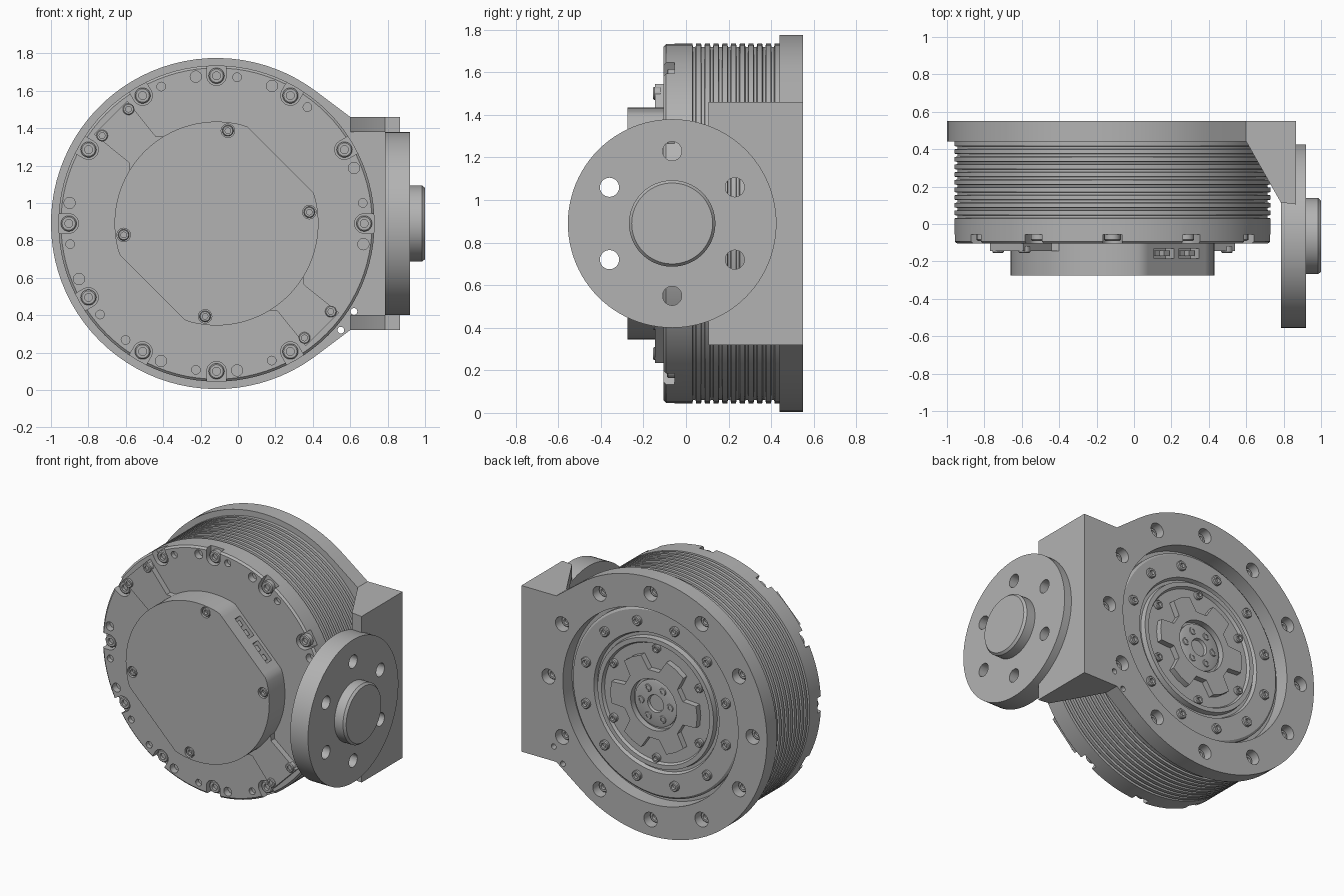
import bpy, bmesh
from math import sin, cos, pi, radians, sqrt
from mathutils import Matrix, Vector

if "Cube" in bpy.data.objects:
    bpy.data.objects.remove(bpy.data.objects["Cube"], do_unlink=True)

CX, CZ = -0.115, 0.89          # main axis, running along y
MAIN = Matrix.Translation((CX, 0, CZ))
SIDE = Matrix.Translation((0, -0.065, CZ)) @ Matrix.Rotation(-pi / 2, 4, 'Z')

metal = bpy.data.materials.new("machined_grey")
metal.use_nodes = True
GREY = (0.45, 0.45, 0.45, 1)
metal.diffuse_color = GREY
metal.node_tree.nodes["Principled BSDF"].inputs["Base Color"].default_value = GREY


def polar(r, deg):
    return r * cos(radians(deg)), r * sin(radians(deg))


def lathe(bm, profile, at=(0, 0), seg=96, closed=False):
    """Revolve (radius, y) points about a line parallel to y."""
    rings = []
    for r, y in profile:
        rings.append([bm.verts.new((at[0] + r * cos(2 * pi * i / seg), y,
                                    at[1] + r * sin(2 * pi * i / seg))) for i in range(seg)])
    pairs = list(zip(rings, rings[1:]))
    if closed:
        pairs.append((rings[-1], rings[0]))
    else:
        bm.faces.new(rings[0])
        bm.faces.new(rings[-1])
    for a, b in pairs:
        for i in range(seg):
            j = (i + 1) % seg
            bm.faces.new((a[i], a[j], b[j], b[i]))


def prism(bm, pts, y0, y1):
    """Extrude an (x, z) outline along y."""
    a = [bm.verts.new((x, y0, z)) for x, z in pts]
    b = [bm.verts.new((x, y1, z)) for x, z in pts]
    bm.faces.new(a)
    bm.faces.new(b)
    for i in range(len(pts)):
        j = (i + 1) % len(pts)
        bm.faces.new((a[i], a[j], b[j], b[i]))


def cylinder(bm, at, r, y0, y1, seg=24):
    lathe(bm, [(r, y0), (r, y1)], at, seg)


def screw(bm, at, r, base, top):
    """Round head with a sunken socket."""
    d = -1 if top < base else 1
    lathe(bm, [(r, base), (r, top - d * 0.006), (r * 0.85, top), (r * 0.5, top),
               (r * 0.5, top - d * 0.02)], at, 18)


def turn(pts, deg):
    c, s = cos(radians(deg)), sin(radians(deg))
    return [(x * c - z * s, x * s + z * c) for x, z in pts]


def finish(bm, name, matrix=MAIN, cutters=()):
    bmesh.ops.recalc_face_normals(bm, faces=bm.faces)
    me = bpy.data.meshes.new(name)
    bm.transform(matrix)
    bm.to_mesh(me)
    bm.free()
    me.materials.append(metal)
    ob = bpy.data.objects.new(name, me)
    bpy.context.scene.collection.objects.link(ob)
    bpy.ops.object.select_all(action='DESELECT')
    bpy.context.view_layer.objects.active = ob
    ob.select_set(True)
    for c in cutters:
        mod = ob.modifiers.new("cut", 'BOOLEAN')
        mod.operation, mod.solver, mod.object = 'DIFFERENCE', 'EXACT', c
        bpy.ops.object.modifier_apply(modifier=mod.name)
    bpy.ops.object.shade_smooth_by_angle(angle=radians(30))
    return ob


def cutter(bm, name, matrix=MAIN):
    ob = finish(bm, name, matrix)
    ob.hide_render = True
    ob.display_type = 'WIRE'
    return ob


def drop(*obs):
    for o in obs:
        bpy.data.objects.remove(o, do_unlink=True)


# Finned motor body with open screw pockets and small holes around the front rim
FRONT = -0.105
rim = [a for a in range(0, 360, 30) if a != 330]
cut = bmesh.new()
for a in rim:
    slot = [(0.79 + x, z) for x, z in (polar(0.052, d) for d in range(90, 271, 15))]
    prism(cut, turn([(0.9, -0.052)] + slot[::-1] + [(0.9, 0.052)], a), -0.15, -0.055)
for a in (98, 68, 22, -8, 278, 248, 202, 172):
    cylinder(cut, polar(0.793, a), 0.03, -0.15, -0.06)
for a in (82, 112, 52, 8, 188, 218, 232, 262, 292):
    cylinder(cut, polar(0.79, a), 0.023, -0.15, -0.075)
rim_cut = cutter(cut, "rim_cutter")
prof = [(0.832, FRONT), (0.845, FRONT + 0.012)]
for i in range(10):
    y = 0.03 + i * 0.041
    prof += [(0.845, y), (0.83, y + 0.003), (0.83, y + 0.015), (0.845, y + 0.018)]
prof += [(0.845, 0.45)]
bm = bmesh.new()
lathe(bm, prof)
finish(bm, "motor_body", cutters=[rim_cut])
drop(rim_cut)

bm = bmesh.new()
for a in rim:
    screw(bm, polar(0.79, a), 0.042, -0.05, -0.09)
finish(bm, "rim_screws")

# Diagonal cable cover bar under the front cap
half = [(0.80, -0.126), (0.80, 0.126), (0.60, 0.10), (0.55, 0.10), (0.48, 0.17)]
bar = half + [(-x, z) for x, z in half[::-1]]
bar = [(0.80, -0.126), (0.80, 0.126), (0.56, 0.10), (0.48, 0.17),
       (-0.48, 0.17), (-0.56, 0.10)]
bar = bar[1:4] + [(-x, z) for x, z in bar[1:4][::-1]]
bar += [(-x, -z) for x, z in bar]
bm = bmesh.new()
prism(bm, turn(bar, 135), -0.145, -0.09)
finish(bm, "cover_bar")
bm = bmesh.new()
for u in (-0.765, 0.765):
    for v in (-0.1, 0.1):
        screw(bm, turn([(u, v)], 135)[0], 0.031, -0.12, -0.155)
finish(bm, "cover_bar_screws")

# Front cap with two flats, screw recesses and connector sockets
cap = []
for i in range(120):
    a = 3 * i
    cap.append(polar(min(0.545, 0.484 / max(abs(cos(radians(a - 45))), 0.01)), a))
cap_screws = [polar(0.5, a) for a in (83, 7, 187, 263)]
cut = bmesh.new()
for at in cap_screws:
    cylinder(cut, at, 0.036, -0.3, -0.25)
for v in (-0.095, 0.095):
    box = [(0.42, v - 0.075), (0.6, v - 0.075), (0.6, v + 0.075), (0.42, v + 0.075)]
    prism(cut, turn(box, 45), -0.185, -0.13)
cap_cut = cutter(cut, "cap_cutter")
bm = bmesh.new()
prism(bm, cap, -0.275, -0.10)
finish(bm, "front_cap", cutters=[cap_cut])
drop(cap_cut)
bm = bmesh.new()
for at in cap_screws:
    screw(bm, at, 0.03, -0.24, -0.272)
finish(bm, "cap_screws")
bm = bmesh.new()
for v in (-0.095, 0.095):
    for w in (-0.035, 0.035):
        pin = [(0.41, v + w - 0.02), (0.47, v + w - 0.02), (0.47, v + w + 0.02), (0.41, v + w + 0.02)]
        prism(bm, turn(pin, 45), -0.172, -0.143)
finish(bm, "connector_plugs")

# Rear mounting flange, round with a square shoulder towards the side bracket
outline = [polar(0.885, a) for a in range(53, 308, 4)] + [polar(0.885, 307)]
outline += [(0.715, -0.57), (0.98, -0.57), (0.98, 0.57), (0.715, 0.57)]
bolt_ring = [polar(0.775, a) for a in range(0, 360, 30)]
cut = bmesh.new()
cylinder(cut, (0, 0), 0.665, 0.3, 0.7, 96)
for at in bolt_ring:
    cylinder(cut, at, 0.05, 0.475, 0.7)
for at in ((0.735, -0.47), (0.665, -0.57)):
    cylinder(cut, at, 0.018, 0.3, 0.7)
flange_cut = cutter(cut, "flange_cutter")
bm = bmesh.new()
prism(bm, outline, 0.44, 0.55)
finish(bm, "rear_flange", cutters=[flange_cut])
drop(flange_cut)
bm = bmesh.new()
for at in bolt_ring:
    screw(bm, at, 0.038, 0.47, 0.505)
finish(bm, "flange_screws")

# Rear output stage: stepped rings, six-armed spider and hub
bm = bmesh.new()
lathe(bm, [(0.64, 0.43), (0.64, 0.475), (0.625, 0.485), (0.475, 0.485), (0.465, 0.46),
           (0.445, 0.46), (0.44, 0.495), (0.41, 0.495), (0.40, 0.475)])
finish(bm, "output_rings")
bm = bmesh.new()
for a in range(15, 375, 30):
    screw(bm, polar(0.55, a), 0.033, 0.48, 0.505)
for a in range(30, 390, 60):
    screw(bm, polar(0.375, a), 0.028, 0.47, 0.5)
for a in range(0, 360, 60):
    screw(bm, polar(0.11, a), 0.026, 0.47, 0.5)
finish(bm, "output_screws")
star = []
for a in range(0, 360, 60):
    star += [polar(0.33, a - 13), polar(0.33, a), polar(0.33, a + 13),
             polar(0.235, a + 20), polar(0.235, a + 40)]
cut = bmesh.new()
cylinder(cut, (0, 0), 0.175, 0.3, 0.7, 48)
hub_cut = cutter(cut, "hub_cutter")
bm = bmesh.new()
prism(bm, star, 0.465, 0.515)
finish(bm, "output_spider", cutters=[hub_cut])
drop(hub_cut)
bm = bmesh.new()
lathe(bm, [(0.16, 0.46), (0.16, 0.49), (0.145, 0.495), (0.06, 0.495), (0.055, 0.475)], seg=48)
finish(bm, "output_hub")

# Side bracket: upright wall with a gusset at top and bottom, then the side disc
cut = bmesh.new()
for a in range(30, 390, 60):
    cylinder(cut, polar(0.34, a), 0.045, 0.7, 1.1)
disc_cut = cutter(cut, "disc_cutter", SIDE)
UP = Matrix(((1, 0, 0, 0), (0, 0, 1, 0), (0, 1, 0, CZ), (0, 0, 0, 1)))
bm = bmesh.new()
wall = [(0.785, 0.115), (0.865, 0.105), (0.865, 0.55), (0.785, 0.55)]
prism(bm, wall, -0.57, 0.57)
finish(bm, "bracket_wall", UP, [disc_cut])
for name, z0, z1 in (("bracket_gusset_top", 0.49, 0.57), ("bracket_gusset_bottom", -0.57, -0.49)):
    bm = bmesh.new()
    prism(bm, [(0.595, 0.45), (0.785, 0.115), (0.86, 0.115), (0.86, 0.545), (0.595, 0.545)], z0, z1)
    finish(bm, name, UP)
bm = bmesh.new()
lathe(bm, [(0.49, 0.785), (0.49, 0.92), (0.203, 0.92), (0.203, 0.985), (0.19, 1.0)])
finish(bm, "side_disc", SIDE, [disc_cut])
drop(disc_cut)
